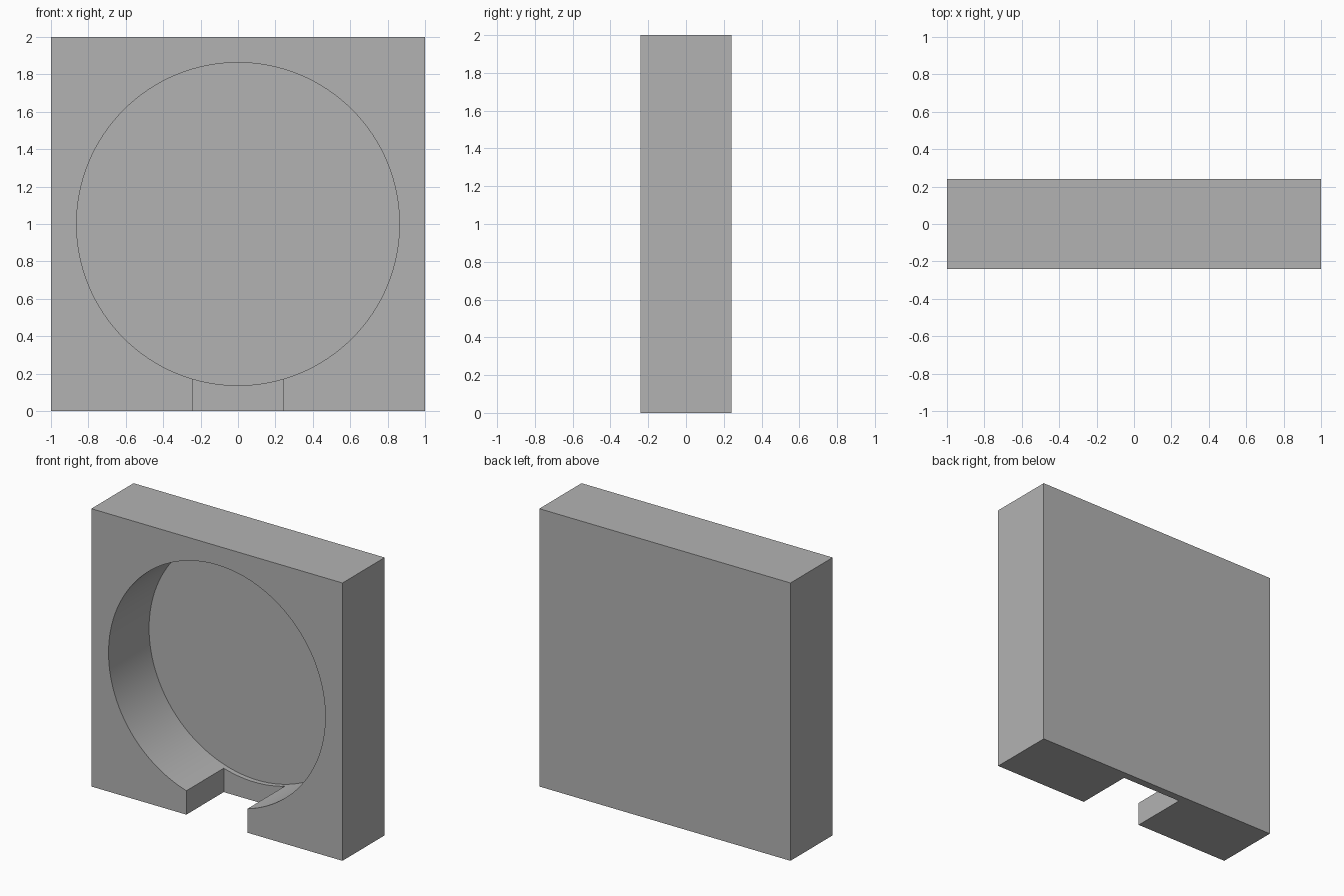
import bpy
import math

default_cube = bpy.data.objects.get("Cube")
if default_cube:
    bpy.data.objects.remove(default_cube, do_unlink=True)

SIZE = 2.0            # width and height of the block
DEPTH = 0.48          # front to back
FRONT = -DEPTH / 2
RADIUS = 0.863        # round recess
RECESS_BACK = 0.221
SLOT_WIDTH = 0.486    # notch through the bottom edge
SLOT_BACK = 0.185
OVERCUT = 0.1         # cutters reach past the outer faces

grey = bpy.data.materials.new("plain_grey")
grey.use_nodes = True
colour = (0.45, 0.45, 0.45, 1.0)
grey.diffuse_color = colour
grey.node_tree.nodes["Principled BSDF"].inputs["Base Color"].default_value = colour


def add_box(name, low, high):
    """Box between two opposite corners."""
    centre = [(a + b) / 2 for a, b in zip(low, high)]
    bpy.ops.mesh.primitive_cube_add(size=1, location=centre)
    box = bpy.context.object
    box.name = name
    box.scale = [b - a for a, b in zip(low, high)]
    bpy.ops.object.transform_apply(location=True, rotation=True, scale=True)
    box.data.materials.append(grey)
    return box


def carve(body, cutter):
    """Subtract the cutter from the body, then discard it."""
    cutter.hide_render = True
    mod = body.modifiers.new(cutter.name, 'BOOLEAN')
    mod.operation = 'DIFFERENCE'
    mod.solver = 'EXACT'
    mod.object = cutter
    bpy.ops.object.select_all(action='DESELECT')
    body.select_set(True)
    bpy.context.view_layer.objects.active = body
    bpy.ops.object.modifier_apply(modifier=mod.name)
    bpy.data.objects.remove(cutter, do_unlink=True)


# Square block
body = add_box("recessed_block", (-SIZE / 2, FRONT, 0), (SIZE / 2, -FRONT, SIZE))

# Round recess, open at the front
start = FRONT - OVERCUT
bpy.ops.mesh.primitive_cylinder_add(
    vertices=128, radius=RADIUS, depth=RECESS_BACK - start,
    location=(0, (RECESS_BACK + start) / 2, SIZE / 2),
    rotation=(math.pi / 2, 0, 0))
recess = bpy.context.object
recess.name = "recess_cutter"
bpy.ops.object.transform_apply(location=True, rotation=True, scale=True)
recess.data.materials.append(grey)
carve(body, recess)

# Slot from the recess down through the bottom edge
slot = add_box("slot_cutter", (-SLOT_WIDTH / 2, start, -OVERCUT),
               (SLOT_WIDTH / 2, SLOT_BACK, SIZE / 4))
carve(body, slot)

# Smooth round wall, crisp edges elsewhere
bpy.ops.object.shade_smooth_by_angle(angle=math.radians(30))
